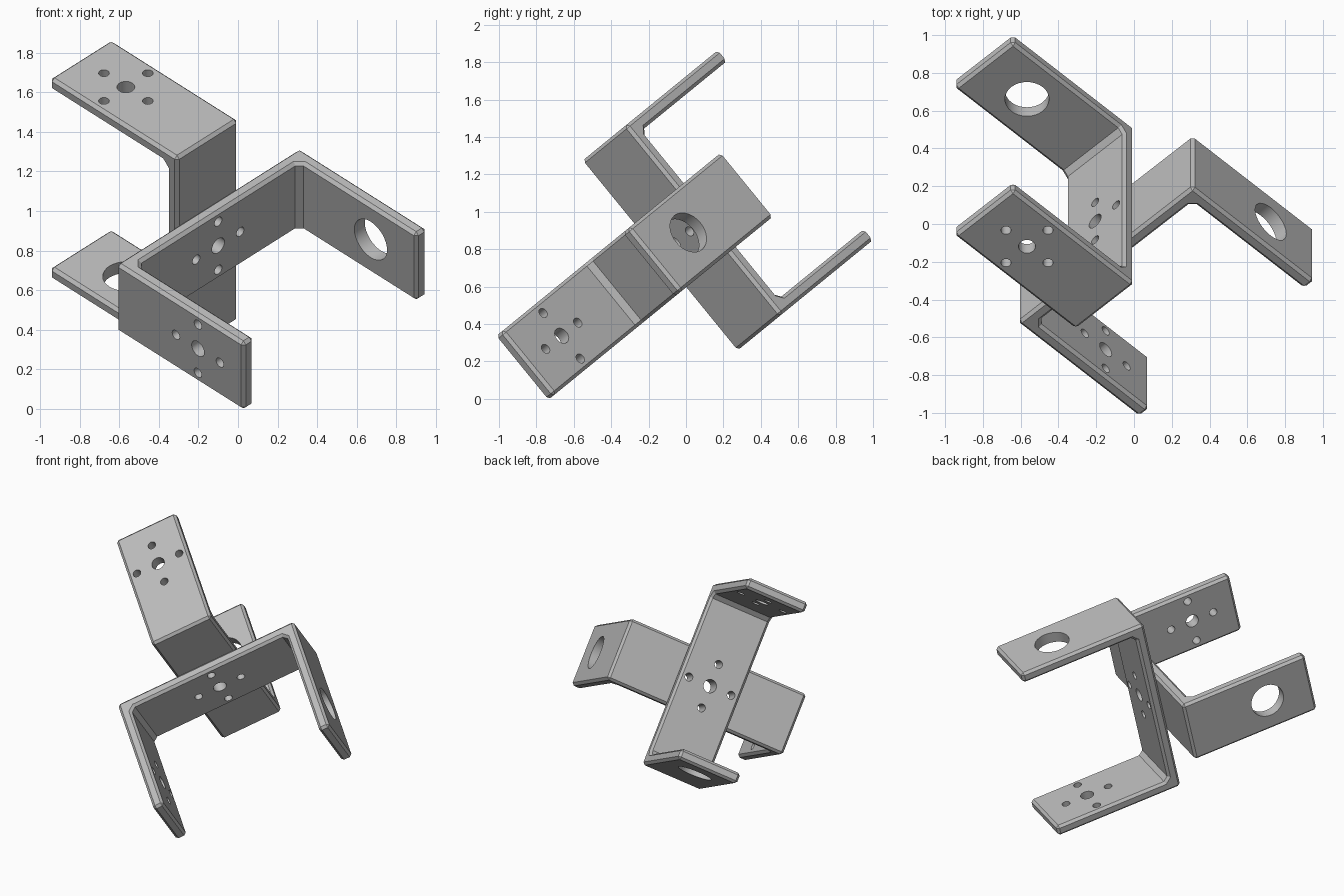
import bpy, bmesh, math
from mathutils import Matrix, Vector

cube = bpy.data.objects.get("Cube")
if cube:
    bpy.data.objects.remove(cube, do_unlink=True)

# Plain grey metal
metal = bpy.data.materials.new("grey_metal")
metal.use_nodes = True
GREY = (0.5, 0.5, 0.5, 1)
metal.diffuse_color = GREY
metal.node_tree.nodes["Principled BSDF"].inputs["Base Color"].default_value = GREY

# Bracket sizes
LENGTH, ARM, WIDTH, THICK = 1.31, 0.91, 0.44, 0.075
CHAMFER, INNER = 0.017, 0.03
HOLE_DIST, SPREAD = 0.585, 0.157
BIG_R, MID_R, SMALL_R = 0.117, 0.045, 0.027


def new_object(name, bm):
    mesh = bpy.data.meshes.new(name)
    bmesh.ops.recalc_face_normals(bm, faces=bm.faces)
    bm.to_mesh(mesh)
    bm.free()
    obj = bpy.data.objects.new(name, mesh)
    bpy.context.collection.objects.link(obj)
    return obj


def drill(bm, centre, axis, radius):
    """Add one cylinder cutter along an axis."""
    turn = Vector((0, 0, 1)).rotation_difference(Vector(axis)).to_matrix().to_4x4()
    bmesh.ops.create_cone(bm, cap_ends=True, segments=32, radius1=radius, radius2=radius,
                          depth=THICK * 3, matrix=Matrix.Translation(centre) @ turn)


def drill_cross(bm, centre, axis, across):
    """Centre hole with four small holes around it."""
    centre, axis, across = Vector(centre), Vector(axis), Vector(across)
    drill(bm, centre, axis, MID_R)
    for direction in (across, axis.cross(across)):
        for sign in (-1, 1):
            drill(bm, centre + direction * sign * SPREAD, axis, SMALL_R)


def make_bracket(name, matrix):
    # U profile with chamfered inner corners, extruded across the width
    h, i = LENGTH / 2, LENGTH / 2 - THICK
    half = [(h, 0), (h, ARM), (i, ARM), (i, THICK + INNER), (i - INNER, THICK)]
    profile = half + [(-x, y) for x, y in reversed(half)]
    bm = bmesh.new()
    face = bm.faces.new([bm.verts.new((x, y, -WIDTH / 2)) for x, y in profile])
    side = bmesh.ops.extrude_face_region(bm, geom=[face])["geom"]
    bmesh.ops.translate(bm, vec=(0, 0, WIDTH),
                        verts=[v for v in side if isinstance(v, bmesh.types.BMVert)])
    obj = new_object(name, bm)

    # Holes: large in one arm, cross patterns in the other arm and the web
    bm = bmesh.new()
    drill(bm, (h - THICK / 2, HOLE_DIST, 0), (1, 0, 0), BIG_R)
    drill_cross(bm, (-h + THICK / 2, HOLE_DIST, 0), (1, 0, 0), (0, 1, 0))
    drill_cross(bm, (0, THICK / 2, 0), (0, 1, 0), (1, 0, 0))
    cutter = new_object(name + "_cutter", bm)
    cutter.hide_render = True

    bevel = obj.modifiers.new("edge_chamfer", "BEVEL")
    bevel.width, bevel.segments = CHAMFER, 1
    bevel.limit_method, bevel.angle_limit = "ANGLE", math.radians(60)
    cut = obj.modifiers.new("holes", "BOOLEAN")
    cut.operation, cut.solver, cut.object = "DIFFERENCE", "EXACT", cutter

    # Bake the modifiers and drop the cutter
    bpy.context.view_layer.update()
    graph = bpy.context.evaluated_depsgraph_get()
    baked = bpy.data.meshes.new_from_object(obj.evaluated_get(graph))
    obj.modifiers.clear()
    obj.data = baked
    bpy.data.objects.remove(cutter, do_unlink=True)
    baked.materials.clear()
    baked.materials.append(metal)

    obj.matrix_world = matrix
    bpy.ops.object.select_all(action="DESELECT")
    obj.select_set(True)
    bpy.context.view_layer.objects.active = obj
    bpy.ops.object.shade_smooth_by_angle(angle=math.radians(25))


# Tilted frame shared by both brackets: they sit back to back, a quarter turn apart
tilt = math.radians(39.2)
up = Vector((0, math.cos(tilt), math.sin(tilt)))
right = Vector((1, 0, 0))
a = (right + up).normalized()
b = (right - up).normalized()
c = a.cross(b)
ORIGIN = Vector((-0.153, -0.026, 0.858))


def frame(x, y, z):
    return Matrix.Translation(ORIGIN) @ Matrix((x, y, z)).transposed().to_4x4()


make_bracket("front_bracket", frame(a, b, c))
make_bracket("rear_bracket", frame(c, -b, a))
